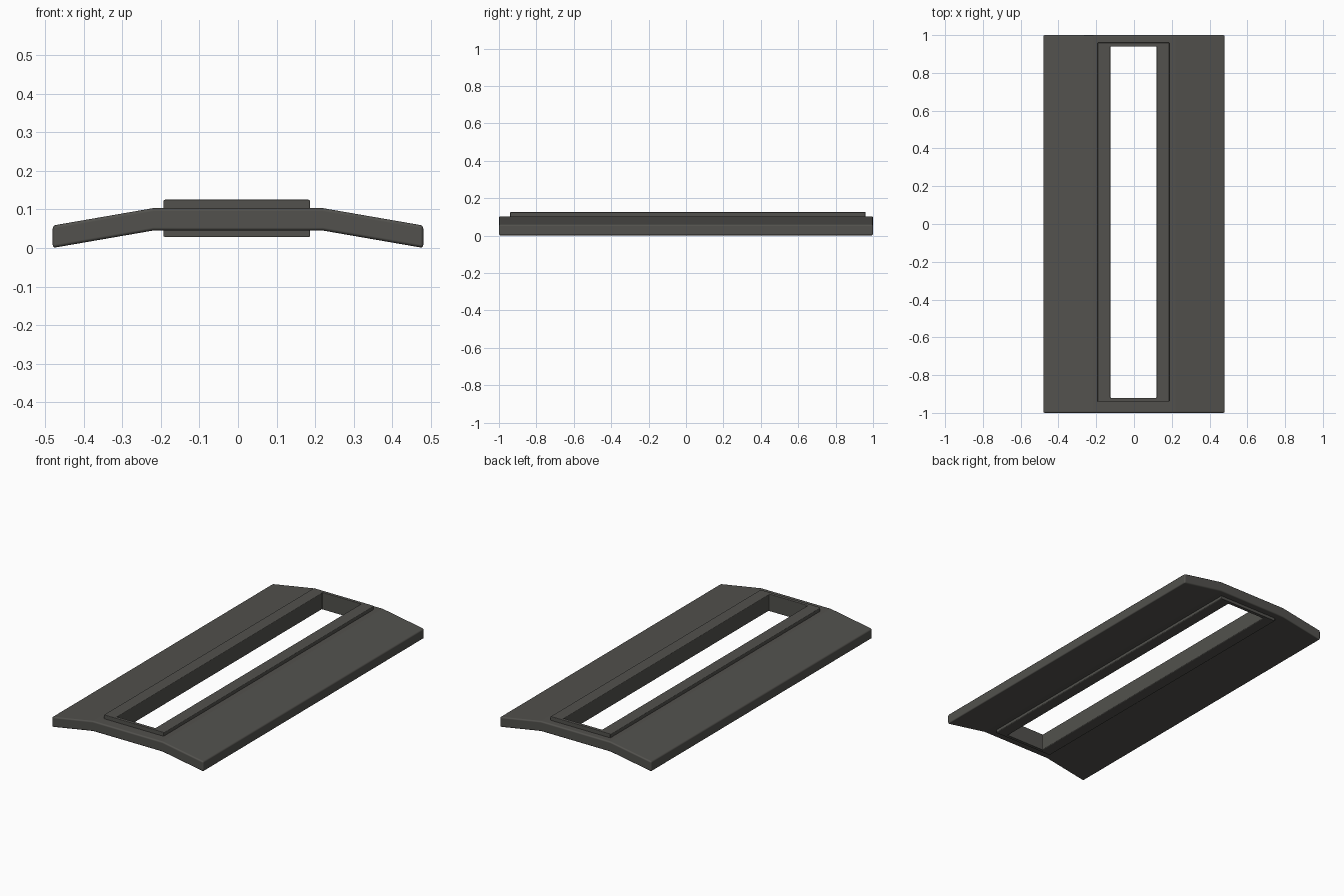
import bpy, bmesh, math

if "Cube" in bpy.data.objects:
    bpy.data.objects.remove(bpy.data.objects["Cube"])

mat = bpy.data.materials.new("dark_grey")
mat.diffuse_color = (0.085, 0.083, 0.075, 1)
mat.use_nodes = True
mat.node_tree.nodes["Principled BSDF"].inputs["Base Color"].default_value = mat.diffuse_color


def finish(name, bm, bevel):
    bmesh.ops.recalc_face_normals(bm, faces=bm.faces)
    me = bpy.data.meshes.new(name)
    bm.to_mesh(me)
    bm.free()
    ob = bpy.data.objects.new(name, me)
    bpy.context.collection.objects.link(ob)
    me.materials.append(mat)
    bpy.ops.object.select_all(action='DESELECT')
    ob.select_set(True)
    bpy.context.view_layer.objects.active = ob
    bpy.ops.object.shade_smooth_by_angle(angle=math.radians(5))
    mod = ob.modifiers.new("soft_edges", 'BEVEL')
    mod.width = bevel
    mod.segments = 3
    mod.limit_method = 'ANGLE'
    mod.angle_limit = math.radians(30)
    mod.harden_normals = True
    return ob


# Bent plate: flat middle, sloping wings, one missing cell for the slot
xs = [-0.48, -0.22, -0.16, 0.16, 0.22, 0.48]
zs = [0.06, 0.105, 0.105, 0.105, 0.105, 0.06]
ys = [-1, -0.93, 0.95, 1]
thick = 0.058
bm = bmesh.new()
grid = [[bm.verts.new((x, y, z)) for x, z in zip(xs, zs)] for y in ys]
for j in range(3):
    for i in range(5):
        if (i, j) != (2, 1):
            bm.faces.new((grid[j][i], grid[j][i + 1], grid[j + 1][i + 1], grid[j + 1][i]))
top = list(bm.faces)
low = bmesh.ops.extrude_face_region(bm, geom=top, use_keep_orig=True)
for v in low["geom"]:
    if isinstance(v, bmesh.types.BMVert):
        v.co.z -= thick
for v in bm.verts:
    v.co.z -= 0.002
finish("bent_plate", bm, 0.008)

# Slot frame: rectangular section carried round the opening
section = [(0.19, 0.95, 0.125), (0.19, 0.95, 0.028),
           (0.122, 0.93, 0.028), (0.122, 0.93, 0.125)]
bm = bmesh.new()
rings = [[bm.verts.new((sx * hx - 0.003, 0.01 + sy * hy, z))
          for sx, sy in ((-1, -1), (1, -1), (1, 1), (-1, 1))]
         for hx, hy, z in section]
for a, b in zip(rings, rings[1:] + rings[:1]):
    for i in range(4):
        k = (i + 1) % 4
        bm.faces.new((a[i], a[k], b[k], b[i]))
finish("slot_frame", bm, 0.004)
